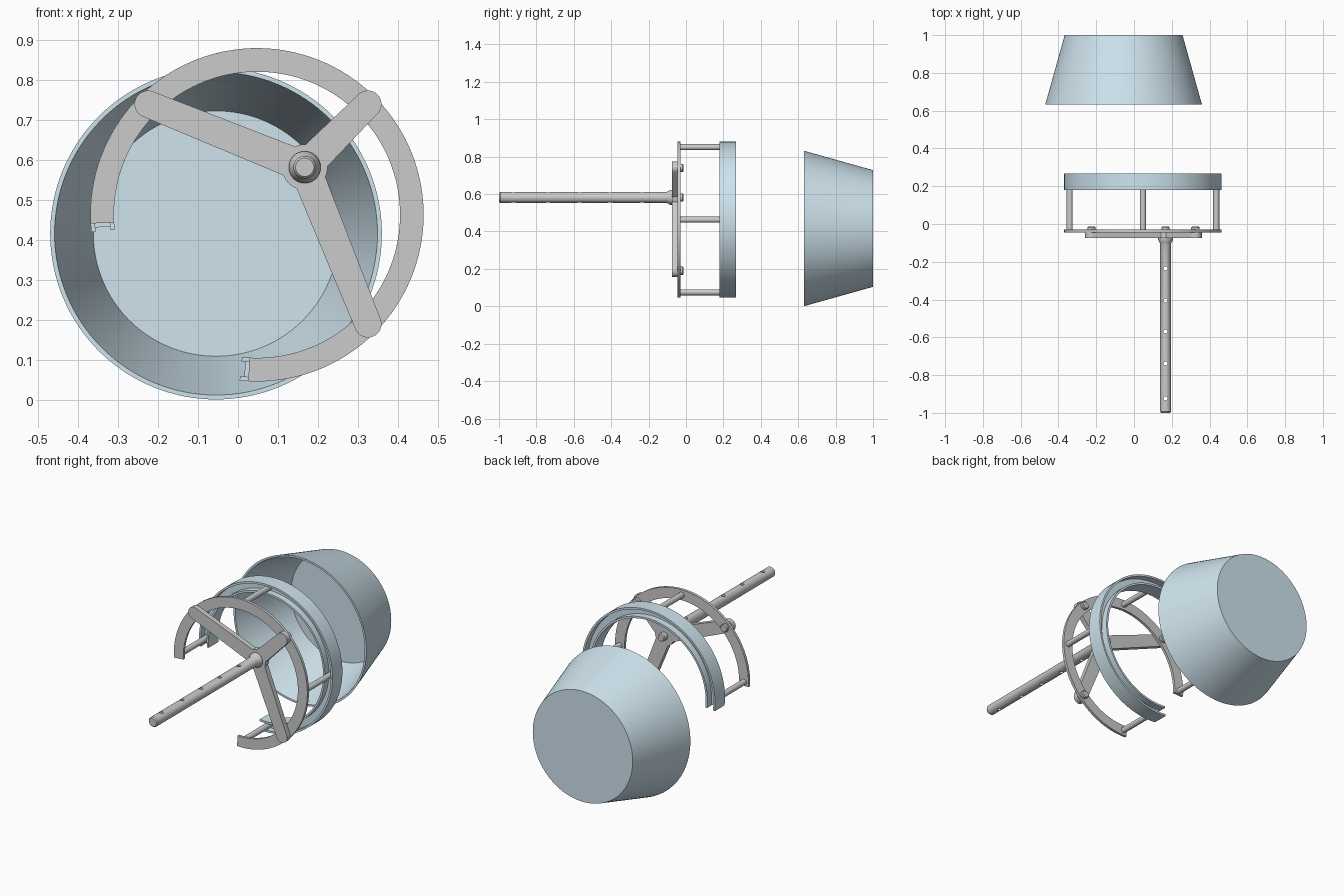
import bpy, bmesh
from math import cos, sin, pi, radians, atan2
from mathutils import Matrix

if "Cube" in bpy.data.objects:
    bpy.data.objects.remove(bpy.data.objects["Cube"])

BLUE = bpy.data.materials.new("pale_blue")
BLUE.diffuse_color = (0.62, 0.77, 0.85, 1)
BLUE.use_nodes = True
BLUE.node_tree.nodes["Principled BSDF"].inputs["Base Color"].default_value = BLUE.diffuse_color


def finish(name, bm, mat=None):
    bmesh.ops.recalc_face_normals(bm, faces=bm.faces)
    me = bpy.data.meshes.new(name)
    bm.to_mesh(me)
    bm.free()
    ob = bpy.data.objects.new(name, me)
    bpy.context.collection.objects.link(ob)
    if mat:
        me.materials.append(mat)
    smooth(ob)
    return ob


def smooth(ob):
    bpy.ops.object.select_all(action='DESELECT')
    ob.select_set(True)
    bpy.context.view_layer.objects.active = ob
    bpy.ops.object.shade_smooth_by_angle(angle=radians(30))


def sweep(bm, profile, cx, cz, a0=0, a1=360, segs=96):
    """Turn a closed (radius, y) profile about a y-parallel axis."""
    full = a1 - a0 >= 360
    n = segs if full else segs + 1
    rings = []
    for i in range(n):
        a = radians(a0 + (a1 - a0) * i / segs)
        rings.append([bm.verts.new((cx + r * cos(a), y, cz + r * sin(a))) for r, y in profile])
    m = len(profile)
    for i in range(segs):
        p, q = rings[i], rings[(i + 1) % n]
        for j in range(m):
            k = (j + 1) % m
            bm.faces.new((p[j], p[k], q[k], q[j]))
    if not full:
        bm.faces.new(rings[0])
        bm.faces.new(rings[-1])
    bmesh.ops.remove_doubles(bm, verts=bm.verts, dist=1e-5)


def solid(bm, profile, cx, cz, segs=32):
    """Solid turned part: the profile lists (radius, y), capped at both ends."""
    rings = [[bm.verts.new((cx + r * cos(2 * pi * i / segs), y, cz + r * sin(2 * pi * i / segs)))
              for i in range(segs)] for r, y in profile]
    for p, q in zip(rings, rings[1:]):
        for i in range(segs):
            k = (i + 1) % segs
            bm.faces.new((p[i], p[k], q[k], q[i]))
    bm.faces.new(rings[0])
    bm.faces.new(rings[-1])


def rect(r0, r1, y0, y1):
    return [(r0, y0), (r1, y0), (r1, y1), (r0, y1)]


# Tapered cup, open toward the front
CUP = (-0.055, 0.416)
bm = bmesh.new()
solid(bm, [(0.307, 0.99), (0.404, 0.632), (0.415, 0.632), (0.312, 1.0)], *CUP, segs=128)
finish("tapered_cup", bm, BLUE)

# Open trim ring: two flanges joined by a web
RING = (0.0475, 0.463)
bm = bmesh.new()
for prof, over in ((rect(0.406, 0.417, 0.18, 0.268), 6),
                   (rect(0.358, 0.369, 0.18, 0.268), 6),
                   (rect(0.368, 0.407, 0.216, 0.23), 4.5)):
    sweep(bm, prof, *RING, -90 - over, 180 + over)
finish("trim_ring", bm, BLUE)

# Flat open ring plate
bm = bmesh.new()
sweep(bm, rect(0.358, 0.417, -0.045, -0.03), *RING, -93, 183)
finish("ring_plate", bm)

# Spacer posts between plate and trim ring
for i in range(4):
    a = radians(90 * i - 90)
    bm = bmesh.new()
    solid(bm, [(0.016, -0.032), (0.016, 0.217)],
          RING[0] + 0.388 * cos(a), RING[1] + 0.388 * sin(a))
    finish("spacer_post", bm)

# Three-armed bracket: one outline of hub corners and rounded arm ends
HUB = (0.167, 0.582)
TIPS = [(0.325, 0.19), (0.325, 0.74), (-0.225, 0.74)]
ARM_R, HUB_R = 0.034, 0.057
angs = [atan2(z - HUB[1], x - HUB[0]) for x, z in TIPS]
outline = []
for n, ((tx, tz), a) in enumerate(zip(TIPS, angs)):
    for i in range(17):
        t = a - pi / 2 + pi * i / 16
        outline.append((tx + ARM_R * cos(t), tz + ARM_R * sin(t)))
    b = angs[(n + 1) % 3]
    if b < a:
        b += 2 * pi
    lo, hi = a + 0.75, b - 0.75
    for i in range(9):
        t = lo + (hi - lo) * i / 8
        outline.append((HUB[0] + HUB_R * cos(t), HUB[1] + HUB_R * sin(t)))
bm = bmesh.new()
face = bm.faces.new([bm.verts.new((x, -0.074, z)) for x, z in outline])
ext = bmesh.ops.extrude_face_region(bm, geom=[face])
bmesh.ops.translate(bm, vec=(0, 0.029, 0),
                    verts=[g for g in ext["geom"] if isinstance(g, bmesh.types.BMVert)])
finish("three_arm_bracket", bm)

# Bolts behind the arm tips and hub
for x, z in TIPS + [HUB]:
    bm = bmesh.new()
    solid(bm, [(0.022, -0.046), (0.022, -0.018), (0.018, -0.013)], x, z)
    finish("bolt", bm)

# Handle rod with flared collar
bm = bmesh.new()
solid(bm, [(0.023, -1.0), (0.0285, -0.993), (0.0285, -0.105), (0.031, -0.1),
           (0.04, -0.083), (0.04, -0.075), (0.03, -0.06)], *HUB, segs=48)
rod = finish("handle_rod", bm)

# Cross holes drilled vertically through the rod
bm = bmesh.new()
for y in (-0.235, -0.405, -0.569, -0.738, -0.923):
    bmesh.ops.create_cone(bm, cap_ends=True, segments=24, radius1=0.011, radius2=0.011,
                          depth=0.1, matrix=Matrix.Translation((HUB[0], y, HUB[1])))
cutter = finish("hole_cutter", bm)
cutter.hide_render = True
mod = rod.modifiers.new("holes", 'BOOLEAN')
mod.operation = 'DIFFERENCE'
mod.solver = 'EXACT'
mod.object = cutter
bpy.context.view_layer.objects.active = rod
bpy.ops.object.modifier_apply(modifier=mod.name)
bpy.data.objects.remove(cutter)
smooth(rod)
